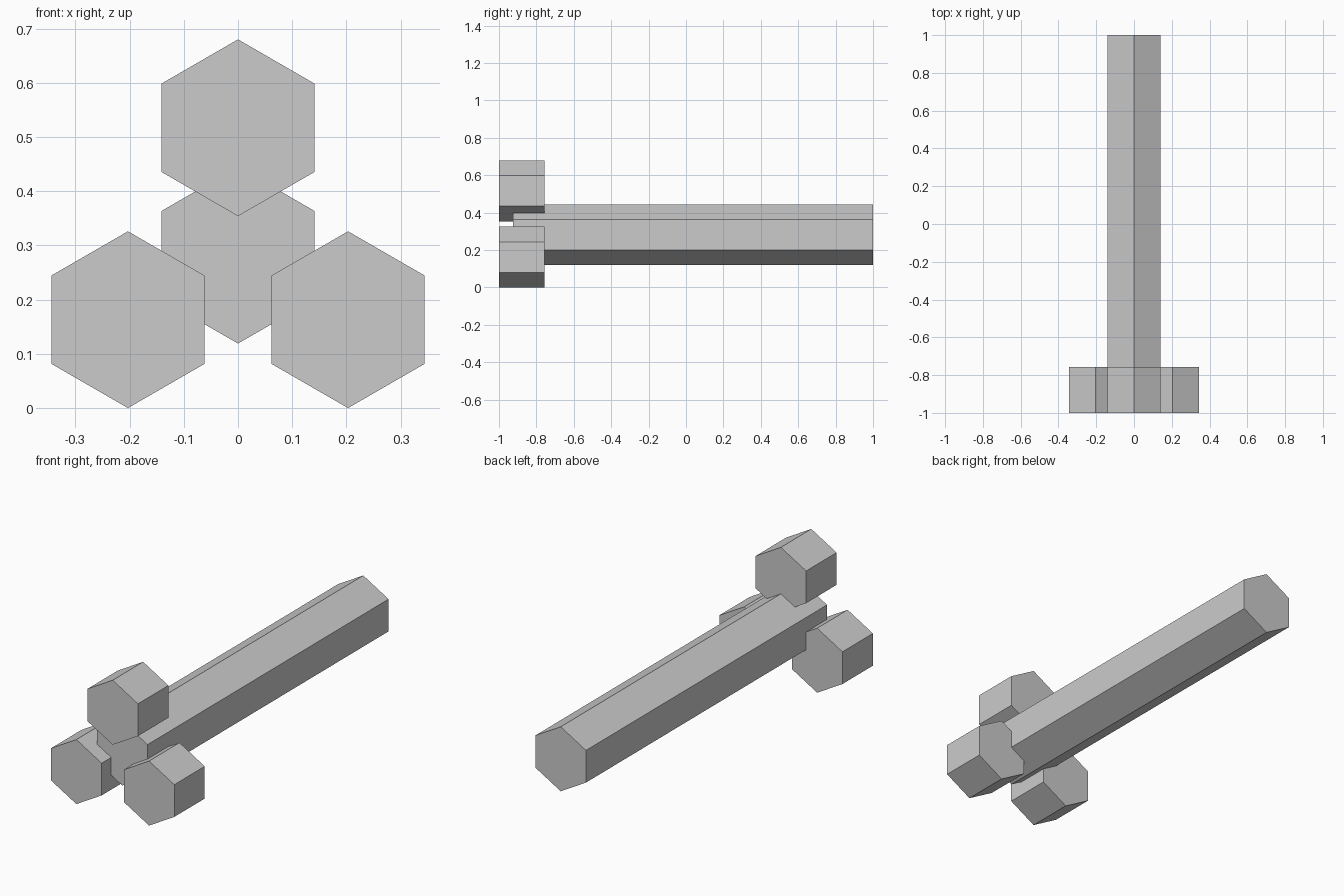
import bpy
import bmesh
from math import radians
from mathutils import Matrix

cube = bpy.data.objects.get("Cube")
if cube:
    bpy.data.objects.remove(cube, do_unlink=True)

RADIUS = 0.163

# Single plain grey material
grey = bpy.data.materials.new("plain_grey")
grey.use_nodes = True
colour = (0.6, 0.6, 0.6, 1)
grey.diffuse_color = colour
grey.node_tree.nodes["Principled BSDF"].inputs["Base Color"].default_value = colour


def hex_prism(name, x, z, y_front, y_back):
    """Six-sided prism along y, with a corner pointing up."""
    bm = bmesh.new()
    bmesh.ops.create_cone(bm, cap_ends=True, segments=6, radius1=RADIUS,
                          radius2=RADIUS, depth=y_back - y_front,
                          matrix=Matrix.Rotation(radians(90), 4, "X"))
    mesh = bpy.data.meshes.new(name)
    bm.to_mesh(mesh)
    bm.free()
    mesh.materials.append(grey)
    obj = bpy.data.objects.new(name, mesh)
    obj.location = (x, (y_front + y_back) / 2, z)
    bpy.context.collection.objects.link(obj)
    return obj


# Long central shaft
hex_prism("shaft", 0, 0.282, -0.924, 1)

# Three short prisms around the front end
hex_prism("top_lug", 0, 0.517, -1, -0.757)
for side, sign in (("left", 1), ("right", -1)):
    hex_prism(side + "_lug", sign * 0.203, RADIUS, -1, -0.757)
